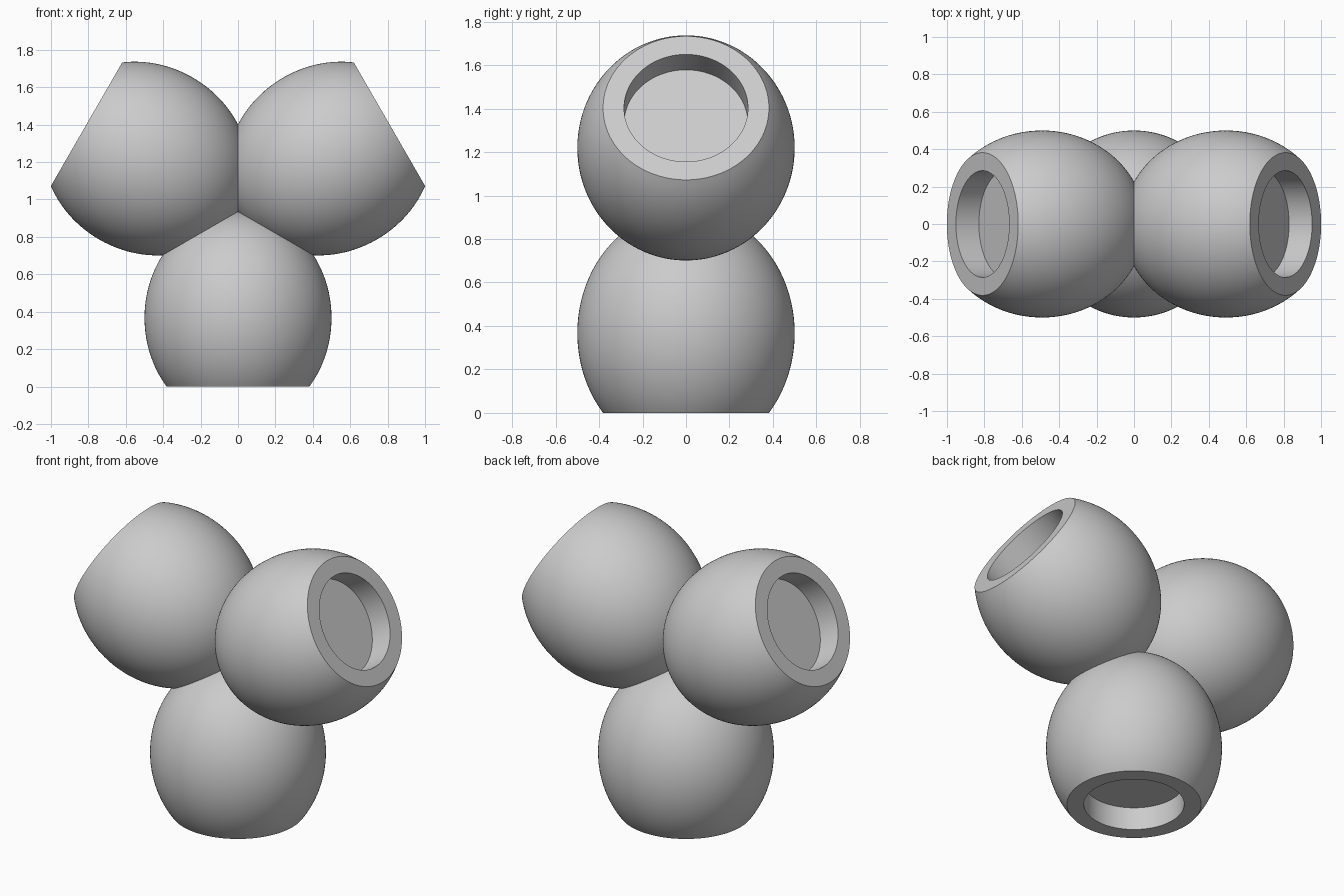
import bpy, bmesh, math
from mathutils import Vector, Matrix

cube = bpy.data.objects.get("Cube")
if cube:
    bpy.data.objects.remove(cube, do_unlink=True)

REACH = 0.935        # hub centre to the flat rim of each lobe
RADIUS = 0.5         # lobe radius across its axis
HALF = 0.568         # lobe half length along its axis
HOLE, DEPTH = 0.285, 0.142
RINGS, SIDES = 48, 128

grey = bpy.data.materials.new("light_grey")
grey.use_nodes = True
colour = (0.6, 0.6, 0.6, 1)
grey.diffuse_color = colour
grey.node_tree.nodes["Principled BSDF"].inputs["Base Color"].default_value = colour

# Half outline of one lobe: egg-shaped wall, flat rim, round blind hole
end = math.acos((HALF - REACH) / HALF)
profile = []
for i in range(RINGS + 1):
    a = end * i / RINGS
    profile.append((RADIUS * math.sin(a), HALF * math.cos(a) - HALF))
profile += [(HOLE, -REACH), (HOLE, DEPTH - REACH), (0, DEPTH - REACH)]

# Spin the outline around the lobe axis
bm = bmesh.new()
verts = [bm.verts.new((r, 0, z)) for r, z in profile]
edges = [bm.edges.new(pair) for pair in zip(verts, verts[1:])]
bmesh.ops.spin(bm, geom=verts + edges, cent=(0, 0, 0), axis=(0, 0, 1),
               angle=math.tau, steps=SIDES, use_merge=False)
bmesh.ops.remove_doubles(bm, verts=bm.verts[:], dist=1e-5)

# Trim the lobe to its third of the circle, so neighbours meet in clean seams
for side in (-1, 1):
    bmesh.ops.bisect_plane(bm, geom=bm.verts[:] + bm.edges[:] + bm.faces[:],
                           plane_co=(0, 0, 0), clear_outer=True,
                           plane_no=Vector((side * 0.5, 0, math.sqrt(0.75))))

# Point all faces outward, judged by the outer wall
bmesh.ops.recalc_face_normals(bm, faces=bm.faces[:])
wall = max(bm.faces, key=lambda f: f.calc_center_median().x)
if wall.normal.x < 0:
    bmesh.ops.reverse_faces(bm, faces=bm.faces[:])
mesh = bpy.data.meshes.new("lobe")
bm.to_mesh(mesh)
bm.free()
mesh.materials.append(grey)

# Three equal lobes around the hub
lobes = []
for name, turn in (("lower_lobe", 0), ("left_lobe", -120), ("right_lobe", 120)):
    lobe = bpy.data.objects.new(name, mesh.copy())
    bpy.context.collection.objects.link(lobe)
    lobe.matrix_world = (Matrix.Translation((0, 0, REACH))
                         @ Matrix.Rotation(math.radians(turn), 4, 'Y'))
    lobes.append(lobe)

# Smooth walls with sharp rims
bpy.ops.object.select_all(action='DESELECT')
for lobe in lobes:
    lobe.select_set(True)
bpy.context.view_layer.objects.active = lobes[0]
bpy.ops.object.shade_smooth_by_angle(angle=math.radians(30))
